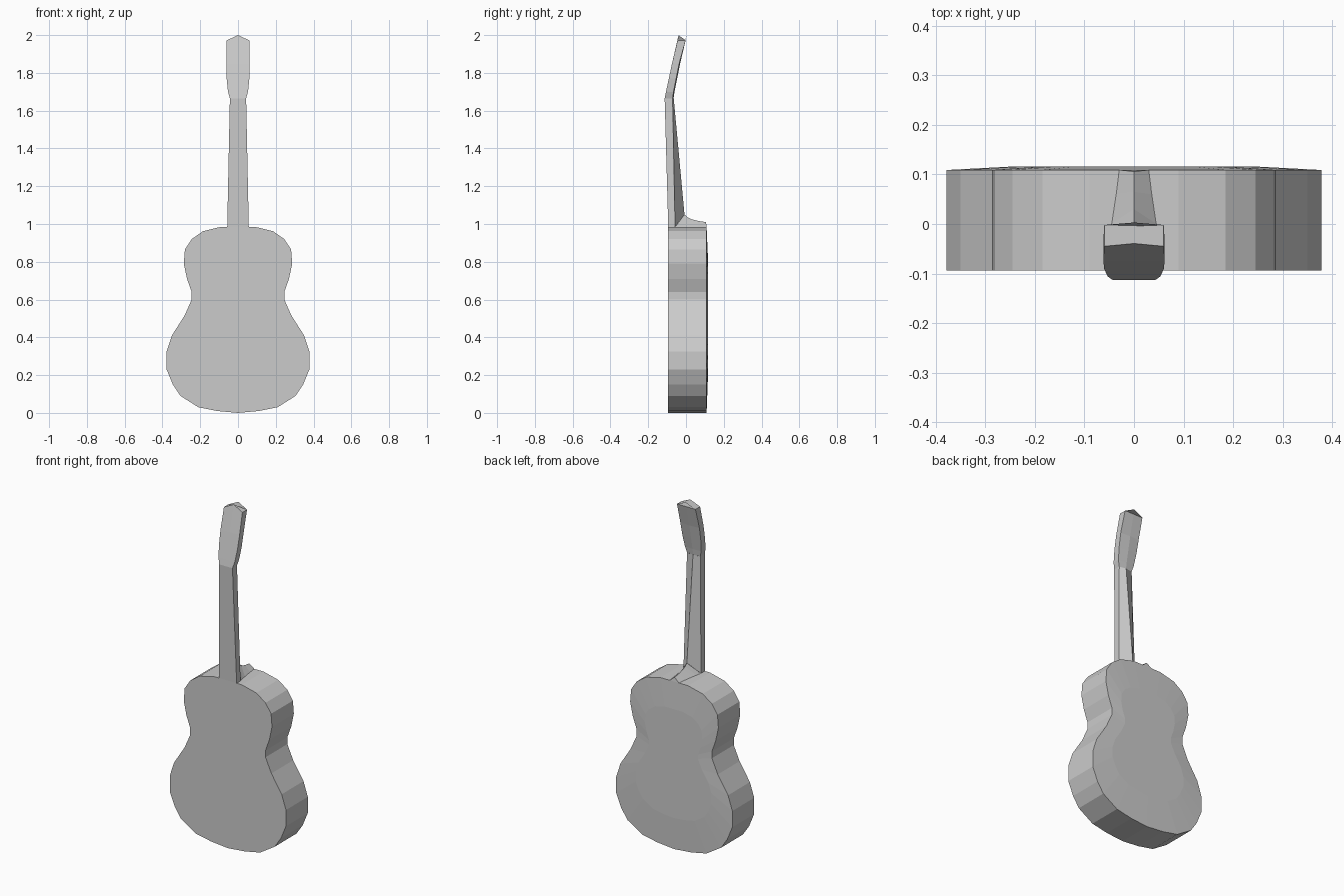
import bpy
import bmesh

if "Cube" in bpy.data.objects:
    bpy.data.objects.remove(bpy.data.objects["Cube"])


def loft(name, rings, cap_start=True, cap_end=True):
    """Skin a list of equal-length closed rings of points."""
    bm = bmesh.new()
    vs = [[bm.verts.new(p) for p in ring] for ring in rings]
    n = len(vs[0])
    for a, b in zip(vs, vs[1:]):
        for i in range(n):
            j = (i + 1) % n
            bm.faces.new((a[i], a[j], b[j], b[i]))
    if cap_start:
        bm.faces.new(vs[0])
    if cap_end:
        bm.faces.new(vs[-1])
    bmesh.ops.recalc_face_normals(bm, faces=bm.faces)
    me = bpy.data.meshes.new(name)
    bm.to_mesh(me)
    bm.free()
    ob = bpy.data.objects.new(name, me)
    bpy.context.collection.objects.link(ob)
    return ob


# Body: mirrored half outline, flat front, slightly domed back
half = [(0.11, 0.01), (0.21, 0.03), (0.305, 0.09), (0.345, 0.15),
        (0.378, 0.23), (0.378, 0.325), (0.35, 0.41), (0.283, 0.515),
        (0.245, 0.60), (0.245, 0.64), (0.27, 0.71), (0.287, 0.79),
        (0.281, 0.865), (0.245, 0.92), (0.185, 0.962), (0.09, 0.985)]
outline = [(0, 0)] + half + [(-x, z) for x, z in reversed(half)]


def body_ring(y, s):
    return [(x * s, y, 0.53 + (z - 0.53) * s) for x, z in outline]


loft("body", [body_ring(-0.094, 1), body_ring(0.109, 1), body_ring(0.116, 0.65)])


# Neck: pentagonal section with a ridge along the back
def neck_ring(w, front, side, ridge, z, ridge_z):
    return [(-w, front, z), (w, front, z), (w, side, z),
            (0, ridge, ridge_z), (-w, side, z)]


loft("neck", [neck_ring(0.057, -0.094, -0.058, -0.008, 0.985, 1.05),
              neck_ring(0.043, -0.113, -0.071, -0.065, 1.665, 1.665)],
     cap_start=False, cap_end=False)

# Heel: ridged wedge sweeping from the neck across the top of the body
heel = [(0.057, -0.058, -0.008, 1.05), (0.051, -0.025, 0.008, 1.036),
        (0.046, 0.0, 0.03, 1.025), (0.037, 0.06, 0.065, 1.016),
        (0.031, 0.109, 0.106, 1.01)]
loft("heel", [[(-w, y, 0.984), (w, y, 0.984), (0, ry, rz)]
              for w, y, ry, rz in heel], cap_start=False)

# Headstock: tilted back, flared sides, peaked top
head = [(0.043, -0.113, -0.071, 1.665, 0), (0.053, -0.106, -0.066, 1.70, 0),
        (0.060, -0.091, -0.052, 1.77, 0), (0.062, -0.074, -0.036, 1.85, 0),
        (0.060, -0.045, -0.002, 1.972, 0.028)]
loft("headstock", [[(-w, f, z), (0, f + p * 0.2, z + p), (w, f, z),
                    (w, b, z), (0, b + 0.005, z + p), (-w, b, z)]
                   for w, f, b, z, p in head], cap_start=False)
